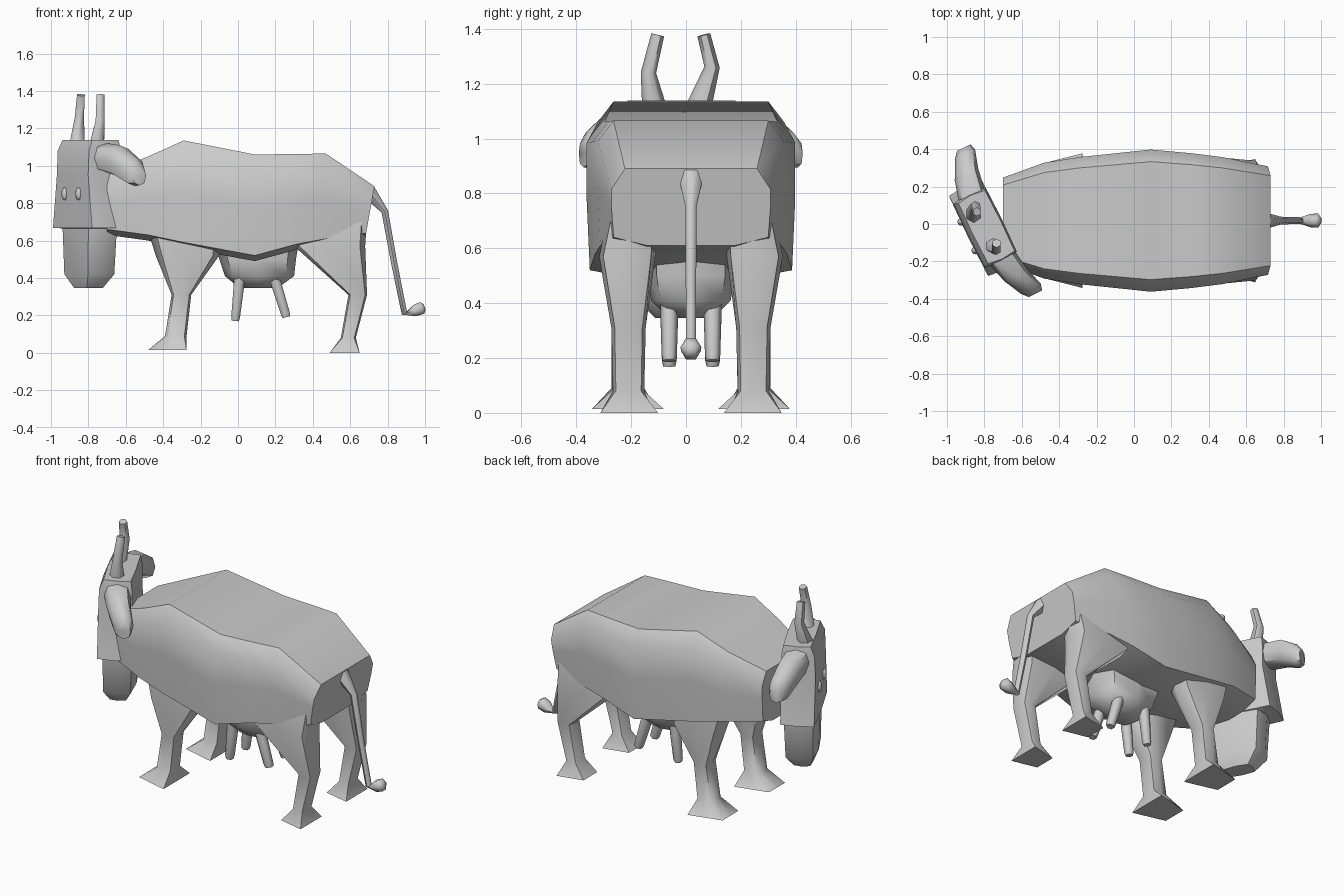
import bpy, bmesh, math
from mathutils import Vector, Matrix

if "Cube" in bpy.data.objects:
    bpy.data.objects.remove(bpy.data.objects["Cube"])

CY = 0.018  # centre plane of the body


def loft(name, rings, angle=50, matrix=None):
    """Skin a list of equal-length rings and cap both ends."""
    bm = bmesh.new()
    vs = [[bm.verts.new(p) for p in r] for r in rings]
    n = len(rings[0])
    for a, b in zip(vs, vs[1:]):
        for i in range(n):
            j = (i + 1) % n
            bm.faces.new((a[i], a[j], b[j], b[i]))
    bm.faces.new(vs[0][::-1])
    bm.faces.new(vs[-1])
    bmesh.ops.recalc_face_normals(bm, faces=bm.faces)
    me = bpy.data.meshes.new(name)
    bm.to_mesh(me)
    bm.free()
    me.shade_smooth()
    me.set_sharp_from_angle(angle=math.radians(angle))
    ob = bpy.data.objects.new(name, me)
    bpy.context.collection.objects.link(ob)
    if matrix:
        ob.matrix_world = matrix
    return ob


def tube(name, path, n=6, matrix=None):
    """Round tube; path items are (point, radius)."""
    pts = [Vector(p) for p, r in path]
    rings = []
    for i, (p, r) in enumerate(path):
        d = pts[min(i + 1, len(pts) - 1)] - pts[max(i - 1, 0)]
        side = Vector((0, 1, 0))
        side = (side - d.normalized() * side.dot(d.normalized())).normalized()
        up = d.normalized().cross(side)
        rings.append([pts[i] + r * (math.cos(t) * side + math.sin(t) * up)
                      for t in (2 * math.pi * k / n for k in range(n))])
    return loft(name, rings, 60, matrix)


def octagon(x0, x1, y0, y1, k, taper=1.0):
    """Eight-point ring; k=1 gives a square, lower k rounds it; taper narrows the x0 end."""
    cx, cy, hx, hy = (x0 + x1) / 2, (y0 + y1) / 2, (x1 - x0) / 2, (y1 - y0) / 2
    out = []
    for sx, sy in ((-1, -1), (0, -1), (1, -1), (1, 0), (1, 1), (0, 1), (-1, 1), (-1, 0)):
        m = k if sx and sy else 1
        w = 1 - (1 - taper) * (1 - sx) / 2
        out.append((cx + sx * m * hx, cy + sy * m * hy * w))
    return out


# Body: cross-sections along x as (x, top, bottom, half width, rear slant)
sections = [(-0.70, 0.96, 0.63, 0.23, 0), (-0.48, 1.05, 0.60, 0.31, 0),
            (-0.29, 1.135, 0.56, 0.34, 0), (0.09, 1.06, 0.49, 0.38, 0),
            (0.31, 1.063, 0.55, 0.36, 0), (0.47, 1.065, 0.58, 0.34, 0),
            (0.73, 0.89, 0.61, 0.29, 0.18)]
rings = []
for x, top, bot, w, slant in sections:
    half = [(0.55 * w, bot), (0.97 * w, bot + 0.03), (w, bot + (top - bot) * 0.5),
            (w, top - 0.075), (0.83 * w, top)]
    prof = half + [(-y, z) for y, z in reversed(half)]
    rings.append([(x - slant * (top - z), CY + y, z) for y, z in prof])
loft("body", rings, 40)

# Legs with hooves: (z, x0, x1, inner, outer, roundness, front taper)
front = [(0.015, -0.48, -0.275, 0.10, 0.36, 1, 0.6), (0.09, -0.39, -0.275, 0.17, 0.29, 0.8, 1),
         (0.31, -0.355, -0.25, 0.17, 0.29, 0.8, 1), (0.52, -0.44, -0.10, 0.14, 0.31, 0.8, 1),
         (0.68, -0.49, -0.08, 0.12, 0.30, 0.8, 1)]
back = [(0.0, 0.49, 0.65, 0.12, 0.33, 1, 0.65), (0.08, 0.55, 0.63, 0.17, 0.285, 0.8, 1),
        (0.31, 0.59, 0.69, 0.165, 0.29, 0.8, 1), (0.57, 0.30, 0.68, 0.13, 0.335, 0.85, 1),
        (0.80, 0.32, 0.695, 0.12, 0.285, 0.85, 1)]
for side, label in ((-1, "left"), (1, "right")):
    for spec, name in ((front, "front_leg"), (back, "back_leg")):
        rings = []
        for z, x0, x1, y0, y1, k, tp in spec:
            rings.append([(x, CY + side * y, z) for x, y in octagon(x0, x1, y0, y1, k, tp)])
        loft(name + "_" + label, rings, 55)

# Udder and teats
udder = [(0.62, -0.13, 0.33, 0.16), (0.50, -0.10, 0.31, 0.16),
         (0.41, -0.07, 0.30, 0.145), (0.345, 0.01, 0.21, 0.08)]
loft("udder", [[(x, y, z) for x, y in octagon(x0, x1, CY - h, CY + h, 0.78)]
               for z, x0, x1, h in udder])
for side in (-1, 1):
    y = CY + side * 0.079
    tube("front_teat", [((0.008, y, 0.40), 0.033), ((0.003, y, 0.34), 0.032),
                        ((-0.013, y, 0.19), 0.027), ((-0.015, y, 0.17), 0.022)])
    tube("back_teat", [((0.19, y, 0.42), 0.033), ((0.21, y, 0.35), 0.032),
                       ((0.253, y, 0.21), 0.028), ((0.258, y, 0.19), 0.024)])

# Tail with tuft
tube("tail", [((0.70, CY, 0.86), 0.045), ((0.785, CY, 0.755), 0.021),
              ((0.835, CY, 0.48), 0.019), ((0.89, CY, 0.21), 0.018),
              ((0.945, CY, 0.225), 0.036), ((0.985, CY, 0.24), 0.038),
              ((0.998, CY, 0.245), 0.018)])

# Head frame: local x is sideways, local y is towards the face
turn = Matrix(((0.44, -0.898, 0, -0.795), (-0.898, -0.44, 0, -0.02), (0, 0, 1, 0), (0, 0, 0, 1)))

# Head: (z, half width, back, face, roundness)
skull = [(0.345, 0.09, -0.05, 0.06, 0.85), (0.42, 0.165, -0.09, 0.09, 0.87),
         (0.665, 0.18, -0.10, 0.095, 0.87), (0.668, 0.25, -0.10, 0.105, 0.95),
         (0.95, 0.20, -0.10, 0.105, 0.95), (1.08, 0.20, -0.10, 0.10, 0.95),
         (1.138, 0.19, -0.09, 0.075, 0.95)]
loft("head", [[(x, y, z) for x, y in octagon(-w, w, b, f, k)] for z, w, b, f, k in skull],
     45, turn)

# Ears: (sideways, depth, height, half depth, half height)
ear = [(0.14, 0.0, 1.05, 0.08, 0.075), (0.30, -0.035, 1.025, 0.07, 0.085),
       (0.40, -0.075, 0.965, 0.06, 0.075), (0.435, -0.085, 0.945, 0.04, 0.05)]
for s in (-1, 1):
    loft("ear", [[(s * u, d + a, h + b) for a, b in octagon(-hd, hd, -hh, hh, 0.75)]
                 for u, d, h, hd, hh in ear], 50, turn)

# Eyes
for s in (-1, 1):
    bpy.ops.mesh.primitive_uv_sphere_add(segments=10, ring_count=6, radius=1)
    eye = bpy.context.object
    eye.name = "eye"
    eye.matrix_world = turn @ Matrix.LocRotScale(Vector((s * 0.085, 0.105, 0.85)), None,
                                                Vector((0.02, 0.017, 0.034)))
    eye.data.shade_smooth()

# Horns
tube("horn_left", [((-0.755, -0.115, 1.11), 0.045), ((-0.737, -0.137, 1.24), 0.028),
                   ((-0.735, -0.103, 1.378), 0.024)])
tube("horn_right", [((-0.86, 0.045, 1.11), 0.047), ((-0.848, 0.095, 1.26), 0.028),
                    ((-0.84, 0.065, 1.378), 0.024)])
